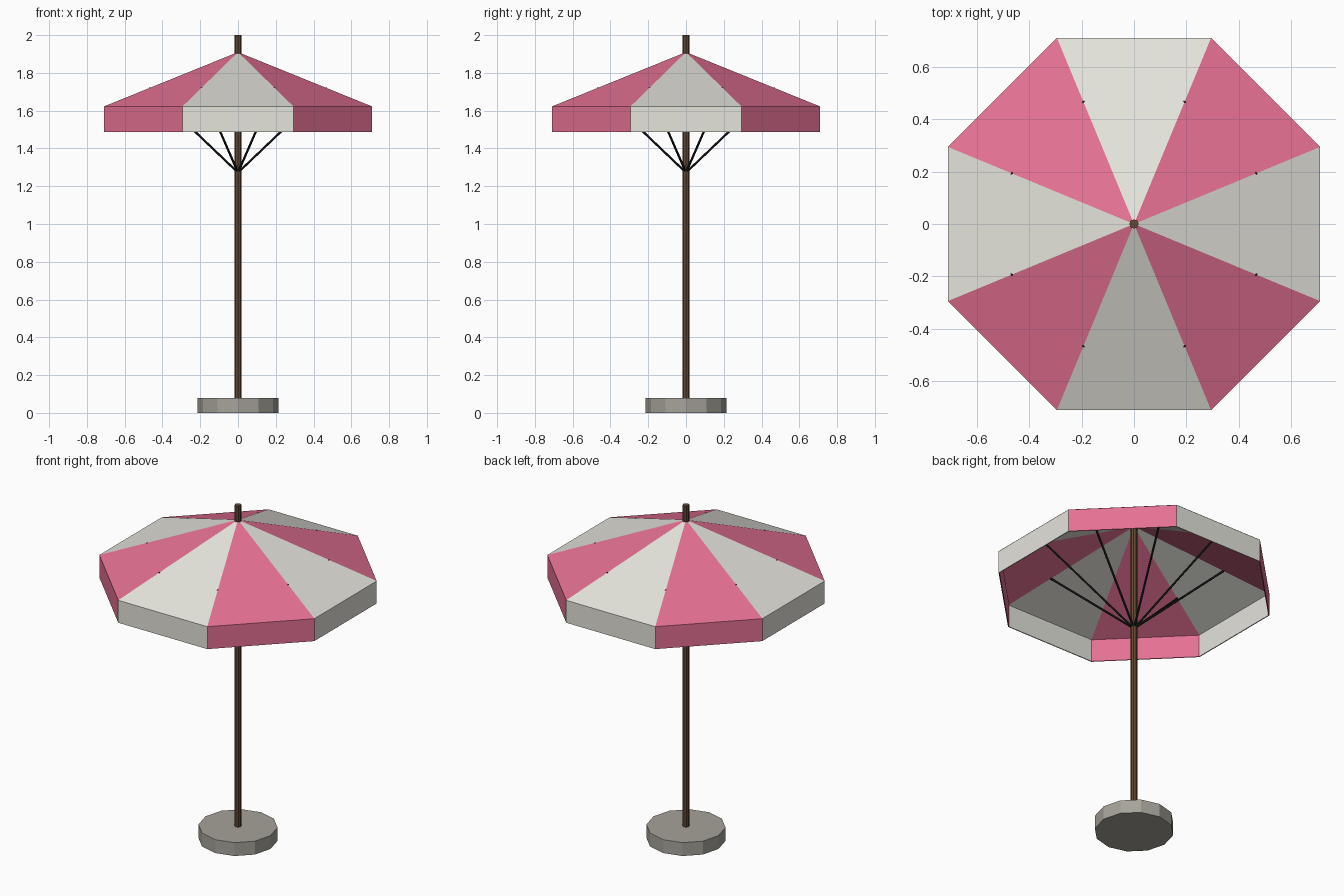
import bpy, bmesh, math
from mathutils import Vector

if "Cube" in bpy.data.objects:
    bpy.data.objects.remove(bpy.data.objects["Cube"])


def material(name, rgb):
    m = bpy.data.materials.new(name)
    m.diffuse_color = (*rgb, 1)
    m.use_nodes = True
    m.node_tree.nodes["Principled BSDF"].inputs["Base Color"].default_value = m.diffuse_color
    return m


pink = material("pink fabric", (0.78, 0.165, 0.295))
cream = material("cream fabric", (0.78, 0.77, 0.71))
wood = material("brown wood", (0.125, 0.066, 0.031))
black = material("black metal", (0.012, 0.012, 0.012))
stone = material("grey stone", (0.38, 0.365, 0.32))


def finish(bm, name, *mats):
    me = bpy.data.meshes.new(name)
    bm.to_mesh(me)
    bm.free()
    for m in mats:
        me.materials.append(m)
    ob = bpy.data.objects.new(name, me)
    bpy.context.collection.objects.link(ob)
    return ob


def rod(name, a, b, radius, sides, mat):
    a, b = Vector(a), Vector(b)
    bm = bmesh.new()
    bmesh.ops.create_cone(bm, cap_ends=True, segments=sides,
                          radius1=radius, radius2=radius, depth=(b - a).length)
    ob = finish(bm, name, mat)
    ob.location = (a + b) / 2
    ob.rotation_euler = (b - a).to_track_quat('Z', 'Y').to_euler()
    return ob


R, APEX, EAVE, HEM = 0.769, 1.91, 1.622, 1.487


def corner(i, r, z):
    t = math.radians(45 * i - 22.5)
    return Vector((r * math.cos(t), r * math.sin(t), z))


# Base and pole
rod("base", (0, 0, 0), (0, 0, 0.08), 0.215, 12, stone)
rod("pole", (0, 0, 0.07), (0, 0, 2.0), 0.018, 8, wood)

# Canopy: eight alternating panels
bm = bmesh.new()
for i in range(8):
    pts = [Vector((0, 0, APEX)), corner(i, R, EAVE), corner(i + 1, R, EAVE)]
    bm.faces.new([bm.verts.new(p) for p in pts]).material_index = i % 2
bmesh.ops.remove_doubles(bm, verts=bm.verts, dist=1e-4)
finish(bm, "canopy", cream, pink)

# Valance: thin hanging slab under each canopy edge
bm = bmesh.new()
for i in range(8):
    ring = [corner(i, R, 0), corner(i + 1, R, 0),
            corner(i + 1, R - 0.006, 0), corner(i, R - 0.006, 0)]
    lo = [bm.verts.new(p + Vector((0, 0, HEM))) for p in ring]
    hi = [bm.verts.new(p + Vector((0, 0, EAVE - 0.001))) for p in ring]
    faces = [lo[::-1], hi, (lo[0], lo[1], hi[1], hi[0]), (lo[2], lo[3], hi[3], hi[2])]
    for f in faces:
        bm.faces.new(f).material_index = i % 2
finish(bm, "valance", cream, pink)

# Support ribs from the pole up to the canopy seams
for i in range(8):
    r = 0.508
    z = APEX - (APEX - EAVE) * r / R
    rod(f"rib_{i + 1}", (0, 0, 1.272), corner(i, r, z), 0.006, 6, black)
